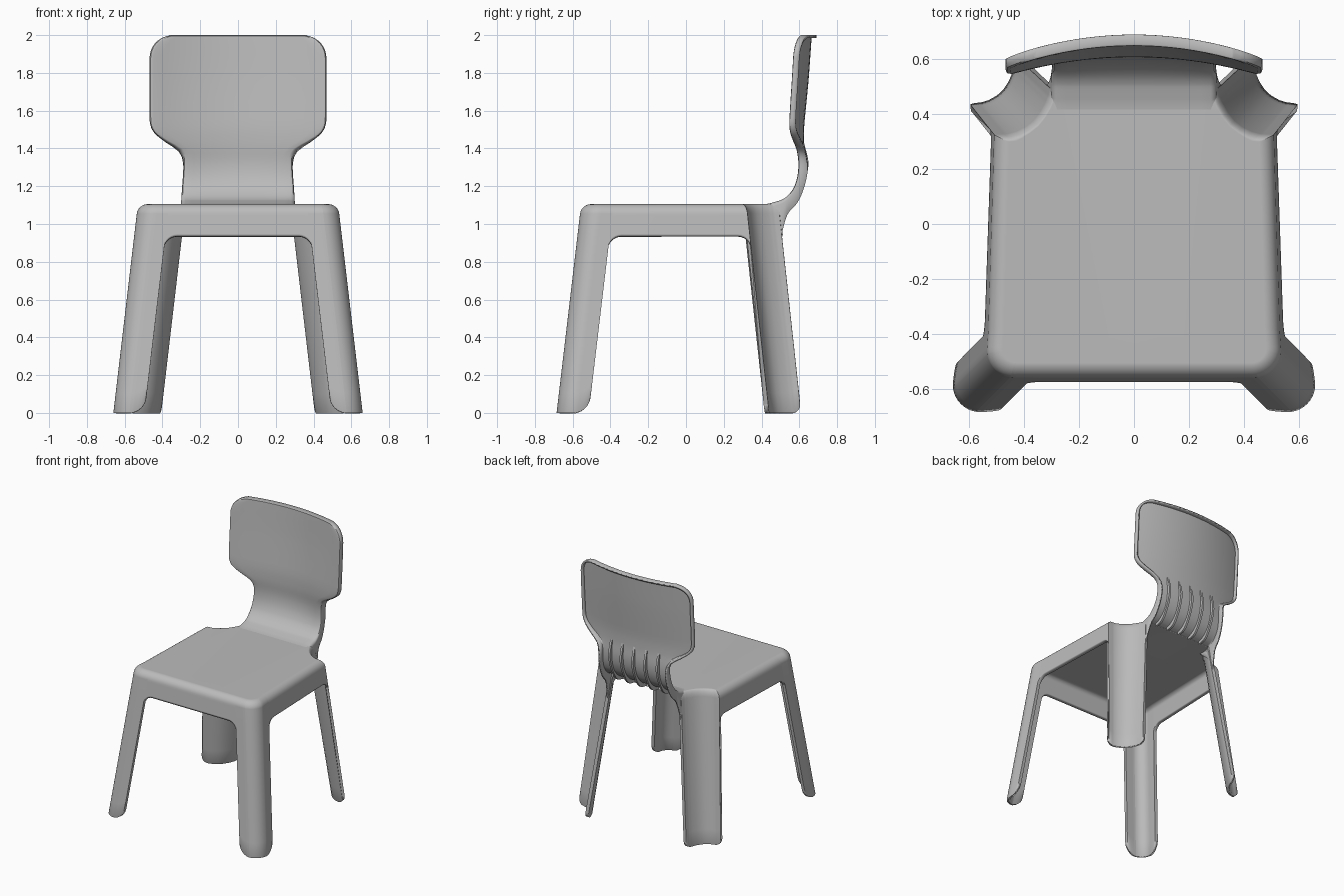
import bpy, bmesh, math
from mathutils import Vector

if "Cube" in bpy.data.objects:
    bpy.data.objects.remove(bpy.data.objects["Cube"])

grey = bpy.data.materials.new("light grey plastic")
grey.diffuse_color = (0.5, 0.5, 0.5, 1)
grey.use_nodes = True
grey.node_tree.nodes["Principled BSDF"].inputs["Base Color"].default_value = grey.diffuse_color


def finish(name, bm, thickness=0, mirror=False):
    me = bpy.data.meshes.new(name)
    bm.to_mesh(me)
    bm.free()
    me.materials.append(grey)
    ob = bpy.data.objects.new(name, me)
    bpy.context.collection.objects.link(ob)
    bpy.ops.object.select_all(action='DESELECT')
    ob.select_set(True)
    bpy.context.view_layer.objects.active = ob
    bpy.ops.object.shade_smooth_by_angle(angle=math.radians(40))
    if mirror:
        ob.modifiers.new("Mirror", 'MIRROR')
    if thickness:
        s = ob.modifiers.new("Shell", 'SOLIDIFY')
        s.thickness, s.offset = thickness, -1
    w = ob.modifiers.new("Normals", 'WEIGHTED_NORMAL')
    w.keep_sharp = True
    return ob


def smooth(table, t):
    """Smooth interpolation through rows of (t, values...)."""
    t = min(max(t, table[0][0]), table[-1][0])
    i = next(i for i in range(len(table) - 1) if t <= table[i + 1][0])

    def slope(j, c):
        a, b = table[max(j - 1, 0)], table[min(j + 1, len(table) - 1)]
        return (b[c] - a[c]) / (b[0] - a[0])
    a, b = table[i], table[i + 1]
    h = b[0] - a[0]
    u = (t - a[0]) / h
    return [a[c] * (2*u**3 - 3*u*u + 1) + b[c] * (3*u*u - 2*u**3)
            + h * slope(i, c) * (u**3 - 2*u*u + u) + h * slope(i + 1, c) * (u**3 - u*u)
            for c in range(1, len(a))]


# ---- Seat shell with apron and four splayed legs (right half, mirrored) ----
TOP, ROUND = 1.105, 0.05
R = 0.10                                     # front corner radius
path = [(0, -0.555), (0.365, -0.555)]
path += [(0.43 + R * math.sin(a), -0.455 - R * math.cos(a))
         for a in [math.radians(9 * k) for k in range(11)]]
side_i = len(path)
path += [(0.525, -0.385)]
notch_i = len(path)
path += [(0.505, 0.32), (0.455, 0.323), (0.425, 0.331), (0.39, 0.348), (0.362, 0.37),
         (0.338, 0.40), (0.32, 0.432), (0.308, 0.46), (0.30, 0.49)]
path = [Vector(p) for p in path]
arc = [0.0]
for p, q in zip(path, path[1:]):
    arc.append(arc[-1] + (q - p).length)
L1, L2, L3, L4 = arc[1], arc[side_i], arc[notch_i], arc[-1]


def at(s):
    s = min(max(s, 0), L4)
    i = next(i for i in range(len(arc) - 1) if s <= arc[i + 1] + 1e-9)
    return path[i].lerp(path[i + 1], (s - arc[i]) / (arc[i + 1] - arc[i]))


def bottom(s):
    """Height of the lower edge: feet inside legs, arched apron between."""
    for a, b, r in ((L1, L2, 0.08), (L3, L4, 0.05)):
        if a - 1e-6 <= s <= b + 1e-6:
            e = max(min(s - a, b - s, r), 0)
            return r - math.sqrt(max(r*r - (r - e)**2, 0))
    r = 0.06
    e = min(min(abs(s - L) for L in (L1, L2, L3)), r)
    return 0.875 + math.sqrt(max(r*r - (r - e)**2, 0))


def splay(s):
    if s < L1:
        return Vector((0.13 * s / L1, -0.13))
    if s <= L2:
        return Vector((0.13, -0.13))
    if s < L3:
        u = (s - L2) / (L3 - L2)
        return Vector((0.13 - 0.035 * u, -0.13 + 0.25 * u))
    return Vector((0.095 + 0.035 * (s - L3) / (L4 - L3), 0.12))


def inward(s):
    """Sideways reach of the rounded top edge."""
    e = 0.004
    lo, hi = (max(s - e, L3), s + e) if s >= L3 - 1e-6 else (s - e, min(s + e, L3))
    t = (at(hi) - at(lo)).normalized()
    n = Vector((-t.y, t.x))
    ramp = max(0, 1 - abs(s - L3) / 0.1)
    if s >= L3 - 1e-6:
        return n * 0.02 + Vector((-0.05 * ramp, 0))
    return n * ROUND + Vector((0, -0.02 * ramp))


stations = set(arc) | {0.1, 0.2} | {L2 + k * (L3 - L2) / 8 for k in range(1, 8)}
bend = [1 - math.cos(math.radians(15 * k)) for k in range(7)]
for L, side in ((L1, -1), (L2, 1), (L3, -1)):
    stations |= {L + side * max(0.06 * b, 0.001) for b in bend}       # arches
for L, side, r in ((L1, 1, 0.08), (L2, -1, 0.08), (L3, 1, 0.05), (L4, -1, 0.05)):
    stations |= {L + side * r * b for b in bend}                      # feet
cols = []
for s in sorted(stations):
    if not cols or s - cols[-1] > 0.0006:
        cols.append(s)

bm = bmesh.new()
grid = []
for s in cols:
    p, d, n, b = at(s), splay(s), inward(s), bottom(s)
    rows = [(TOP - ROUND + ROUND * math.sin(a), 1 - math.cos(a))
            for a in [math.radians(90 - 15 * k) for k in range(7)]]
    rows += [(TOP - ROUND + (b - TOP + ROUND) * k / 10, 0) for k in range(1, 11)]
    col = []
    for z, o in rows:
        q = p + d * (TOP - z) / TOP + n * o
        col.append(bm.verts.new((0 if s == 0 else q.x, q.y, z)))
    grid.append(col)
for a, b in zip(grid, grid[1:]):
    for j in range(len(a) - 1):
        bm.faces.new((a[j + 1], b[j + 1], b[j], a[j]))
bm.faces.new([c[0] for c in grid] + [bm.verts.new((0, 0.49, TOP))])
finish("seat_and_legs", bm, 0.024, mirror=True)

# ---- Backrest sweeping up from the seat, with a rim folded backwards ----
# height, centre depth, plan curvature, rim offset in y, z and x
curve = [(1.100, .38, 0, .02, -.03, 0), (1.107, .43, 0, .06, -.12, .01),
         (1.114, .46, 0, .045, -.20, .02), (1.130, .51, 0, 0, -.17, .015),
         (1.160, .55, .03, -.01, -.11, .005), (1.20, .58, .08, .015, -.09, 0),
         (1.26, .603, .16, .035, -.07, 0), (1.33, .612, .24, .052, -.04, 0),
         (1.42, .608, .30, .045, -.01, 0), (1.52, .61, .32, .04, 0, 0),
         (1.75, .632, .36, .04, 0, 0), (2.0, .65, .38, .04, 0, 0)]
width = [(1.10, .30), (1.2, .297), (1.30, .29), (1.36, .292), (1.40, .315), (1.44, .385),
         (1.48, .44), (1.52, .463), (1.57, .468), (1.88, .468)]
zs = [a[0] + (b[0] - a[0]) * k / 4 for a, b in zip(curve[:8], curve[1:9]) for k in range(4)]
zs += [1.42 + 0.0175 * k for k in range(9)] + [1.65, 1.75, 1.82]
corner = [math.radians(10 * k) for k in range(9)]
levels = [(z, smooth(width, z)[0]) for z in zs]
levels += [(1.88 + 0.118 * math.sin(a), 0.468 - 0.12 * (1 - math.cos(a))) for a in corner]


def section(z, w, fold=0.0, lift=0.0):
    y, k, ry, rz, rx = smooth(curve, z)
    rim = Vector((rx, ry, rz))
    unit = rim.normalized()
    half = [((w - 0.02) * i / 8, Vector()) for i in range(9)]
    half += [(w - 0.006, unit * 0.006), (w, unit * 0.02), (w, rim)]
    pts = []
    for x, off in half:
        if fold and off.length < rim.length * fold:
            off = rim * fold
        pts.append(Vector((x, y - k * x * x, z + lift)) + off)
    return [Vector((-p.x, p.y, p.z)) for p in pts[:0:-1]] + pts


rings = [section(z, w) for z, w in levels]
z, w = levels[-1]
rings += [section(z, w - 0.006, 0.15, 0.003), section(z, w - 0.012, 1.0, 2.0 - z)]
bm = bmesh.new()
grid = [[bm.verts.new(p) for p in ring] for ring in rings]
for a, b in zip(grid, grid[1:]):
    for i in range(len(a) - 1):
        bm.faces.new((a[i], a[i + 1], b[i + 1], b[i]))
bmesh.ops.remove_doubles(bm, verts=bm.verts, dist=0.0004)
finish("backrest", bm, 0.016)

# ---- Five crescent ribs behind the bend ----
outer = [(1.06, .44, 1.085), (1.1, .50, 1.085), (1.2, .56, 1.105), (1.3, .605, 1.17),
         (1.4, .637, 1.25), (1.5, .648, 1.33), (1.6, .625, 1.43)]
inner = [(.612, 1.41), (.618, 1.33), (.609, 1.26), (.586, 1.20), (.556, 1.156),
         (.51, 1.122), (.46, 1.106)]
for i in range(5):
    x = -0.2 + 0.1 * i
    bm = bmesh.new()
    prof = [smooth(outer, 1.06 + 0.54 * k / 18) for k in range(19)] + inner
    f = bm.faces.new([bm.verts.new((x - 0.008, y - 0.2 * x * x, z)) for y, z in prof])
    ext = bmesh.ops.extrude_face_region(bm, geom=[f])
    bmesh.ops.translate(bm, vec=(0.016, 0, 0),
                        verts=[v for v in ext["geom"] if isinstance(v, bmesh.types.BMVert)])
    bmesh.ops.recalc_face_normals(bm, faces=bm.faces)
    finish("back_rib_%d" % (i + 1), bm)
